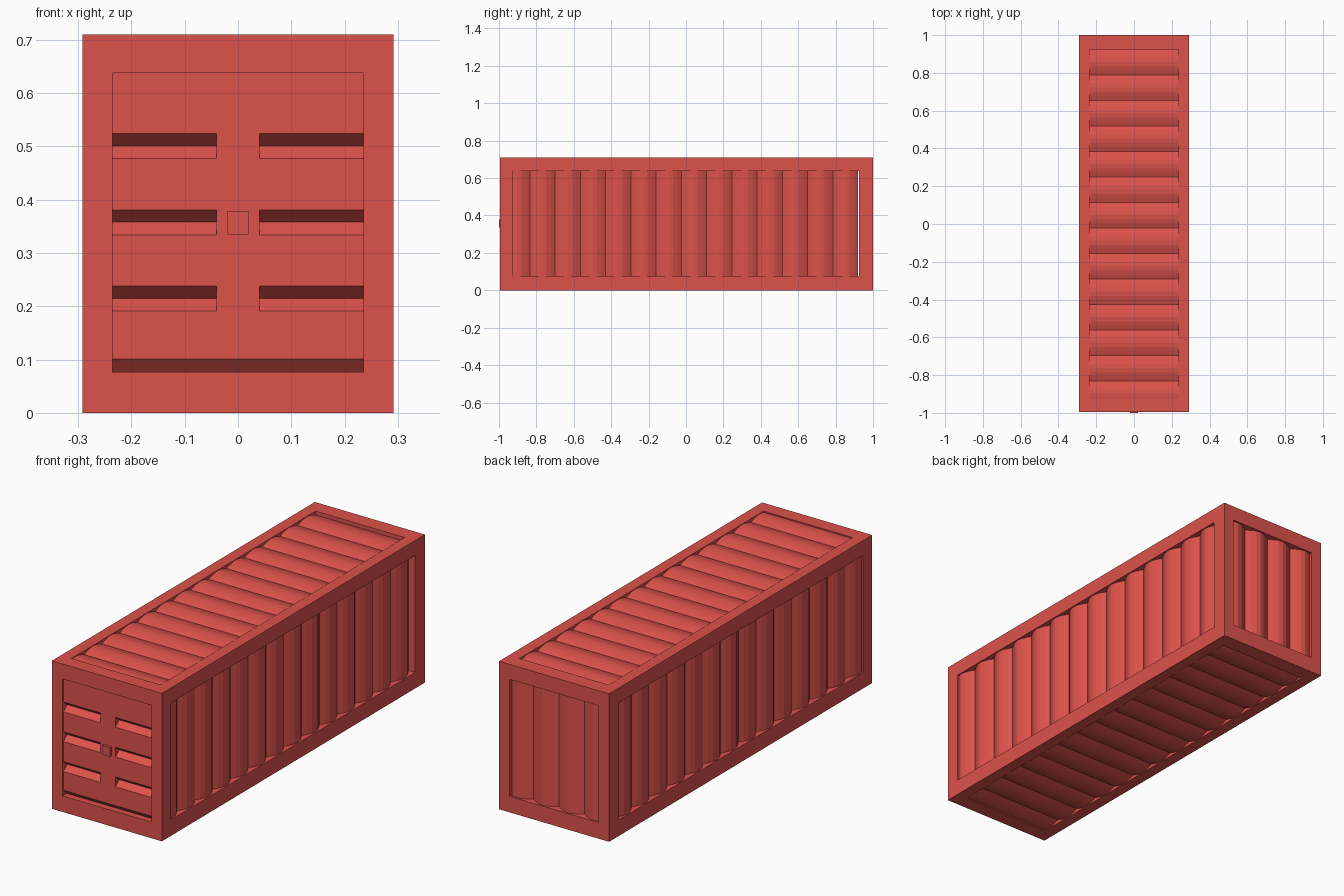
import bpy, math

if "Cube" in bpy.data.objects:
    bpy.data.objects.remove(bpy.data.objects["Cube"])

red = bpy.data.materials.new("red_paint")
red.diffuse_color = (0.72, 0.085, 0.07, 1)
red.use_nodes = True
red.node_tree.nodes["Principled BSDF"].inputs["Base Color"].default_value = red.diffuse_color

FRONT, BACK, W, H = -0.994, 1.0, 0.292, 0.71   # outer extents
OX, OY, Z0, Z1 = 0.236, 0.925, 0.077, 0.638    # frame openings
PITCH = 0.135


def add_mesh(name, verts, faces):
    me = bpy.data.meshes.new(name)
    me.from_pydata(verts, [], faces)
    me.materials.append(red)
    ob = bpy.data.objects.new(name, me)
    bpy.context.collection.objects.link(ob)
    return ob


def box(name, lo, hi):
    bpy.ops.mesh.primitive_cube_add(size=1, location=[(a + b) / 2 for a, b in zip(lo, hi)])
    ob = bpy.context.object
    ob.name = name
    ob.scale = [b - a for a, b in zip(lo, hi)]
    bpy.ops.object.transform_apply(location=True, rotation=True, scale=True)
    ob.data.materials.append(red)
    return ob


def panel(name, profile, a, b, place, thick=0.01):
    """Sweep (u, height) profile from a to b as a thin closed sheet."""
    loop = list(profile) + [(u, h - thick) for u, h in reversed(profile)]
    n = len(loop)
    verts = [place(u, w, h) for w in (a, b) for u, h in loop]
    faces = [(i, (i + 1) % n, n + (i + 1) % n, n + i) for i in range(n)]
    faces += [tuple(range(n))[::-1], tuple(range(n, 2 * n))]
    ob = add_mesh(name, verts, faces)
    bpy.context.view_layer.objects.active = ob
    bpy.ops.object.mode_set(mode='EDIT')
    bpy.ops.mesh.select_all(action='SELECT')
    bpy.ops.mesh.normals_make_consistent(inside=False)
    bpy.ops.object.mode_set(mode='OBJECT')
    return ob


def ribs(start, count, crest, depth, seg=6):
    """Row of convex ribs with creased valleys."""
    return [(start + PITCH * i / seg, crest - depth * (1 - abs(math.sin(math.pi * i / seg))))
            for i in range(count * seg + 1)]


# frame: a solid block with three crossing openings cut through it
frame = box("frame", (-W, FRONT, 0), (W, BACK, H))
cuts = [((-1, -OY, Z0), (1, OY, Z1)),
        ((-OX, -2, Z0), (OX, 2, Z1)),
        ((-OX, -OY, -1), (OX, OY, 2))]
for lo, hi in cuts:
    cutter = box("cutter", lo, hi)
    cutter.hide_render = True
    mod = frame.modifiers.new("cut", 'BOOLEAN')
    mod.operation, mod.solver, mod.object = 'DIFFERENCE', 'EXACT', cutter
    bpy.context.view_layer.objects.active = frame
    bpy.ops.object.modifier_apply(modifier=mod.name)
    bpy.data.objects.remove(cutter)

# corrugated side walls
side = ribs(-0.97, 14, W - 0.005, 0.027)
for s, name in ((1, "right_wall"), (-1, "left_wall")):
    panel(name, side, Z0 - 0.01, Z1 + 0.01, lambda u, w, h, s=s: (s * h, u, w))

# corrugated roof and floor
roof = ribs(-0.965, 14, H - 0.002, 0.016)
panel("roof", roof, -OX - 0.01, OX + 0.01, lambda u, w, h: (w, u, h))
panel("floor", roof, -OX - 0.01, OX + 0.01, lambda u, w, h: (w, u, H - h))

# corrugated back wall
back = ribs(-0.27, 4, BACK - 0.007, 0.03)
panel("back_wall", back, Z0 - 0.01, Z1 + 0.01, lambda u, w, h: (u, h, w))

# front doors with V grooves
face, deep = -FRONT - 0.008, 0.028
door = [(Z0 - 0.005, face - deep)]
for top in (0.101, 0.238, 0.381, 0.524):
    if top > 0.2:
        door += [(top - 0.047, face), (top - 0.023, face - deep)]
    door.append((top, face))
door.append((Z1 + 0.01, face))
panel("doors", door, -OX - 0.01, OX + 0.01, lambda u, w, h: (w, -h, u))

# strip where the doors meet, and the lock
box("door_centre_strip", (-0.04, -face - 0.0005, 0.101), (0.04, -face + 0.035, Z1 + 0.005))
box("lock", (-0.02, -1.0, 0.335), (0.02, -face + 0.02, 0.379))
